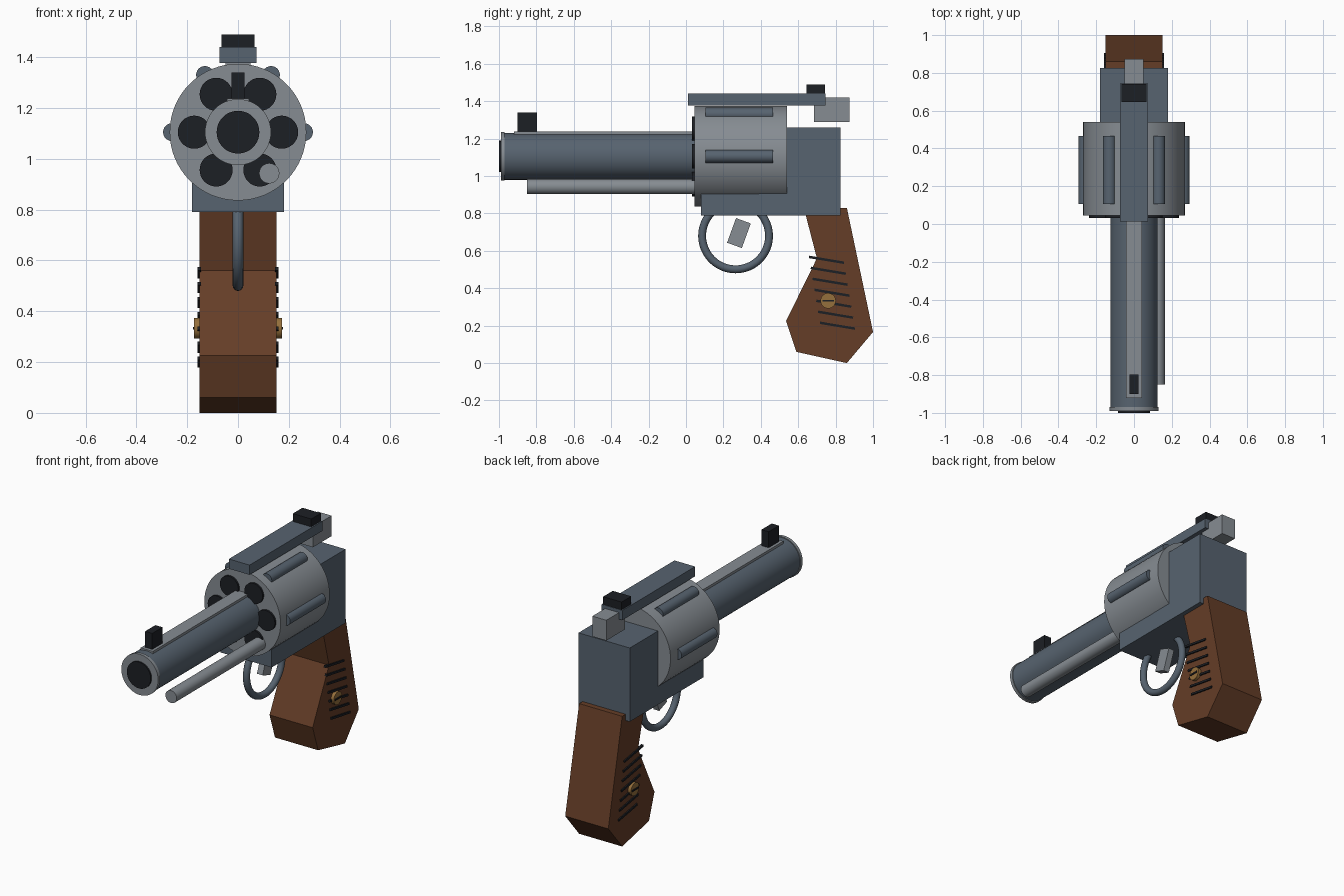
import bpy, bmesh, math
from mathutils import Matrix

if "Cube" in bpy.data.objects:
    bpy.data.objects.remove(bpy.data.objects["Cube"])


def material(name, r, g, b):
    m = bpy.data.materials.new(name)
    m.diffuse_color = (r, g, b, 1)
    m.use_nodes = True
    m.node_tree.nodes["Principled BSDF"].inputs["Base Color"].default_value = m.diffuse_color
    return m


GUN = material("blued_steel", 0.095, 0.125, 0.16)
STEEL = material("bright_steel", 0.24, 0.265, 0.29)
BLACK = material("black", 0.012, 0.014, 0.018)
WOOD = material("walnut", 0.13, 0.047, 0.02)
BRASS = material("brass", 0.30, 0.16, 0.045)


def finish(name, bm, mat, smooth=False):
    bmesh.ops.recalc_face_normals(bm, faces=bm.faces)
    me = bpy.data.meshes.new(name)
    bm.to_mesh(me)
    bm.free()
    ob = bpy.data.objects.new(name, me)
    bpy.context.collection.objects.link(ob)
    me.materials.append(mat)
    if smooth:
        bpy.ops.object.select_all(action='DESELECT')
        ob.select_set(True)
        bpy.context.view_layer.objects.active = ob
        bpy.ops.object.shade_smooth_by_angle(angle=math.radians(35))
    return ob


def box(name, x, y, z, mat, tilt=0):
    """Box from (min, max) ranges, tilted in degrees about its own x axis."""
    bm = bmesh.new()
    c = [(a + b) / 2 for a, b in (x, y, z)]
    s = [b - a for a, b in (x, y, z)]
    m = Matrix.Translation(c) @ Matrix.Rotation(math.radians(tilt), 4, 'X') @ Matrix.Diagonal((*s, 1))
    bmesh.ops.create_cube(bm, size=1, matrix=m)
    return finish(name, bm, mat)


def rod(name, x, z, r, y0, y1, mat, sides=48):
    """Cylinder running along y."""
    bm = bmesh.new()
    m = Matrix.Translation((x, (y0 + y1) / 2, z)) @ Matrix.Rotation(math.pi / 2, 4, 'X')
    bmesh.ops.create_cone(bm, cap_ends=True, segments=sides, radius1=r, radius2=r,
                          depth=y1 - y0, matrix=m)
    return finish(name, bm, mat, True)


def slab(name, profile, half, mat):
    """Side profile in (y, z) extruded across x."""
    bm = bmesh.new()
    f = bm.faces.new([bm.verts.new((-half, y, z)) for y, z in profile])
    ext = bmesh.ops.extrude_face_region(bm, geom=[f])
    bmesh.ops.translate(bm, vec=(2 * half, 0, 0),
                        verts=[v for v in ext['geom'] if isinstance(v, bmesh.types.BMVert)])
    return finish(name, bm, mat)


AXIS = 1.105  # height of the bore line

# Barrel, muzzle, rib and ejector rod
rod("barrel", 0, AXIS, 0.125, -0.98, 0.06, GUN)
rod("muzzle_ring", 0, AXIS, 0.13, -0.99, -0.97, STEEL)
rod("bore", 0, AXIS, 0.084, -1.0, -0.96, BLACK)
box("barrel_rib", (-0.043, 0.043), (-0.92, 0.06), (1.19, 1.238), STEEL)
rod("ejector_rod", 0.123, 0.943, 0.04, -0.85, 0.06, STEEL, 24)

# Cylinder with six chambers and six raised bars
rod("cylinder", 0, AXIS, 0.269, 0.045, 0.54, STEEL, 64)
for i in range(6):
    a = math.radians(60 * i)
    c, s = math.cos(a), math.sin(a)
    rod(f"chamber_{i + 1}", 0.172 * c, AXIS + 0.172 * s, 0.065, 0.033, 0.08, BLACK, 32)
    rod(f"cylinder_bar_{i + 1}", 0.26 * c, AXIS + 0.26 * s, 0.035, 0.105, 0.465, GUN, 24)

# Frame and top strap
slab("frame", [(0.08, 0.79), (0.825, 0.79), (0.825, 1.26), (0.39, 1.26), (0.39, 0.905), (0.08, 0.905)],
     0.181, GUN)
box("top_strap", (-0.073, 0.073), (0.012, 0.745), (1.378, 1.44), GUN)

# Sights and hammer
box("front_sight", (-0.025, 0.025), (-0.9, -0.797), (1.225, 1.34), BLACK)
box("rear_sight", (-0.065, 0.065), (0.645, 0.742), (1.438, 1.49), BLACK)
box("hammer", (-0.049, 0.049), (0.685, 0.873), (1.29, 1.42), STEEL)

# Trigger guard ring: small circle spun around x
bm = bmesh.new()
bmesh.ops.create_circle(bm, segments=16, radius=0.021,
                        matrix=Matrix.Translation((0, 0.265 + 0.179, 0.68)))
bmesh.ops.rotate(bm, verts=bm.verts, cent=(0, 0.444, 0.68), matrix=Matrix.Rotation(0, 3, 'X'))
bmesh.ops.spin(bm, geom=bm.verts[:] + bm.edges[:], cent=(0, 0.265, 0.68), axis=(1, 0, 0),
               angle=2 * math.pi, steps=48, use_duplicate=False)
bmesh.ops.remove_doubles(bm, verts=bm.verts, dist=0.0005)
finish("trigger_guard", bm, GUN, True)
box("trigger", (-0.02, 0.02), (0.241, 0.325), (0.625, 0.765), STEEL, -20)

# Grip with grooves and screws on both sides
slab("grip", [(0.63, 0.83), (0.70, 0.56), (0.535, 0.225), (0.59, 0.06),
              (0.86, 0.0), (1.0, 0.166), (0.86, 0.83)], 0.152, WOOD)
for side, label in ((1, "right"), (-1, "left")):
    def span(a, b):
        return tuple(sorted((side * a, side * b)))
    for i in range(7):
        y, z = 0.751 + 0.0098 * i, 0.552 - 0.0587 * i
        box(f"grip_groove_{label}_{i + 1}", span(0.145, 0.16), (y - 0.095, y + 0.095),
            (z - 0.0065, z + 0.0065), BLACK, -9.5)
    bm = bmesh.new()
    m = Matrix.Translation((side * 0.16, 0.76, 0.333)) @ Matrix.Rotation(math.pi / 2, 4, 'Y')
    bmesh.ops.create_cone(bm, cap_ends=True, segments=32, radius1=0.041, radius2=0.041,
                          depth=0.026, matrix=m)
    finish(f"grip_screw_{label}", bm, BRASS, True)
    box(f"screw_slot_{label}", span(0.17, 0.178), (0.73, 0.79), (0.328, 0.338), BLACK)
